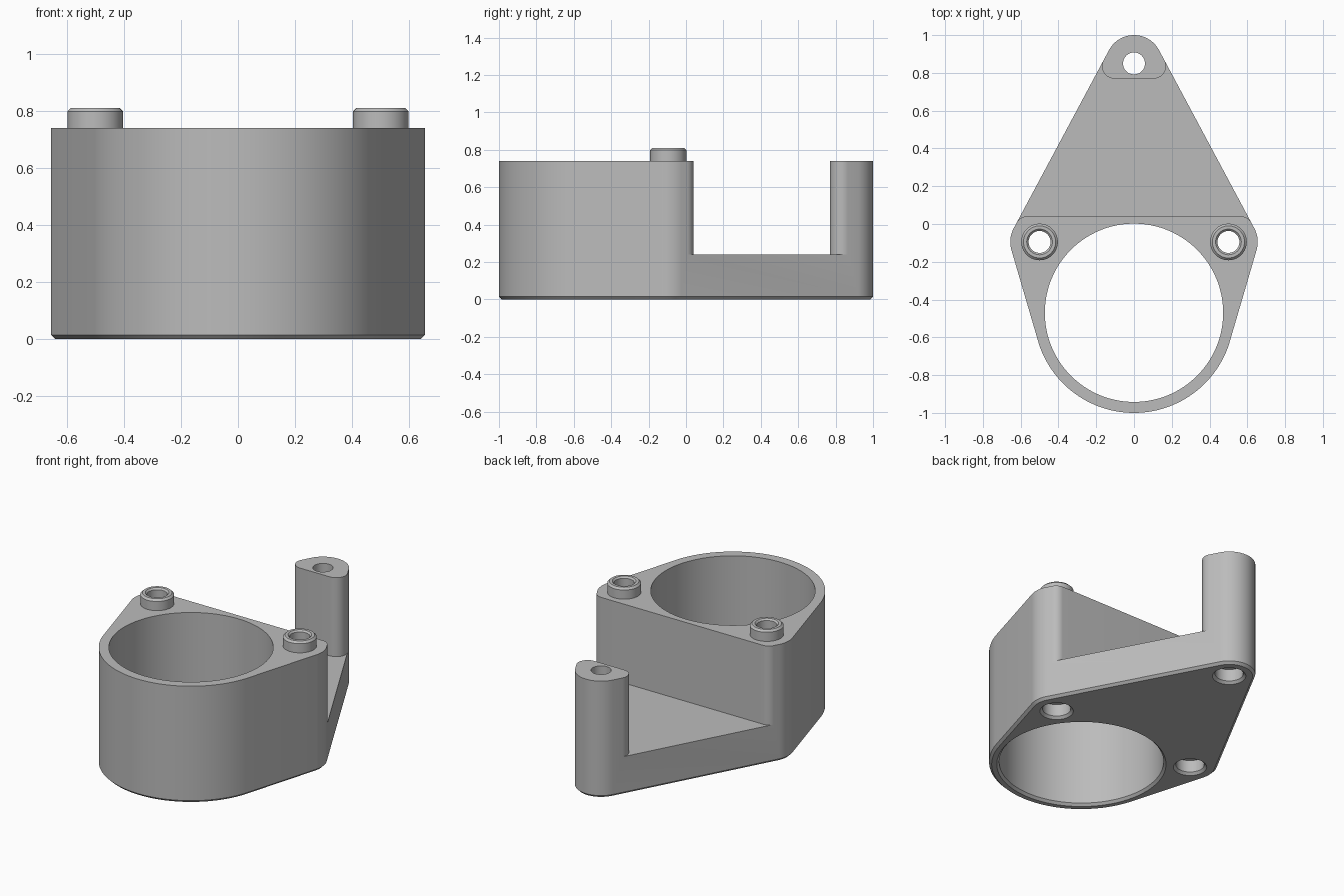
import bpy, bmesh, math
from mathutils import Vector

cube = bpy.data.objects.get("Cube")
if cube:
    bpy.data.objects.remove(cube, do_unlink=True)

HEIGHT, FLOOR, CHAMFER, STEPS = 0.74, 0.24, 0.015, 144

grey = bpy.data.materials.new("plain_grey")
grey.use_nodes = True
grey.diffuse_color = (0.5, 0.5, 0.5, 1)
grey.node_tree.nodes["Principled BSDF"].inputs["Base Color"].default_value = (0.5, 0.5, 0.5, 1)


def polar(angle):
    return Vector((math.cos(angle), math.sin(angle)))


def add_object(name, bm):
    bmesh.ops.recalc_face_normals(bm, faces=bm.faces)
    mesh = bpy.data.meshes.new(name)
    bm.to_mesh(mesh)
    bm.free()
    mesh.materials.append(grey)
    obj = bpy.data.objects.new(name, mesh)
    bpy.context.collection.objects.link(obj)
    return obj


def loft(name, layers):
    """Solid from matching outlines, given as (z, points) from bottom to top."""
    bm = bmesh.new()
    rings = [[bm.verts.new((p.x, p.y, z)) for p in pts] for z, pts in layers]
    for low, high in zip(rings, rings[1:]):
        for i in range(len(low)):
            j = (i + 1) % len(low)
            bm.faces.new((low[i], low[j], high[j], high[i]))
    bm.faces.new(rings[0])
    bm.faces.new(rings[-1])
    return add_object(name, bm)


def turned(name, x, y, profile, steps=64):
    """Solid of revolution from (radius, z) pairs."""
    circle = [polar(math.tau * i / steps) for i in range(steps)]
    return loft(name, [(z, [Vector((x, y)) + r * d for d in circle]) for r, z in profile])


def tube(name, x, y, profile, steps=64):
    """Hollow ring from a closed (radius, z) section."""
    bm = bmesh.new()
    rings = []
    for i in range(steps):
        d = polar(math.tau * i / steps)
        rings.append([bm.verts.new((x + r * d.x, y + r * d.y, z)) for r, z in profile])
    n = len(profile)
    for i, ring in enumerate(rings):
        after = rings[(i + 1) % steps]
        for k in range(n):
            m = (k + 1) % n
            bm.faces.new((ring[k], after[k], after[m], ring[m]))
    return add_object(name, bm)


# Outer outline: a belt around the barrel, two ears and the rear post
BORE = Vector((0, -0.47))
EAR = Vector((0.5, -0.095))
POST = Vector((0, 0.85))
EAR_R, POST_R = 0.155, 0.15
circles = [(BORE, 0.53), (EAR, EAR_R), (Vector((-EAR.x, EAR.y)), EAR_R), (POST, POST_R)]


def outline(inset):
    points = []
    for i in range(STEPS):
        d = polar(math.tau * (i + 0.5) / STEPS)
        centre, radius = max(circles, key=lambda c: c[0].dot(d) + c[1])
        points.append(centre + (radius - inset) * d)
    return points


body = loft("bracket_body", [(0, outline(CHAMFER)), (CHAMFER, outline(0)), (HEIGHT, outline(0))])

# Gap between barrel and post, with rounded corners meeting the sloping sides
span = POST - EAR
slope = math.atan2(-span.x, span.y) + math.asin((EAR_R - POST_R) / span.length)
normal = polar(slope)
reach = EAR.dot(normal) + EAR_R


def corner(y, radius):
    return Vector(((reach - radius - y * normal.y) / normal.x, y))


front_c, front_r = corner(0.04 - 0.06, 0.06), 0.06
rear_c, rear_r = corner(0.77 + 0.065, 0.065), 0.065
ARC = 12
half = [front_c + front_r * polar(math.pi / 2 + (slope - math.pi / 2) * i / ARC) for i in range(ARC + 1)]
half += [front_c + normal * 0.5, rear_c + normal * 0.5]
half += [rear_c + rear_r * polar(slope + (-math.pi / 2 - slope) * i / ARC) for i in range(ARC + 1)]
gap = half + [Vector((-p.x, p.y)) for p in reversed(half)]
cutters = [loft("gap_cutter", [(FLOOR, gap), (1, gap)])]

# Main bore with a chamfered lower rim
cutters.append(turned("bore_cutter", BORE.x, BORE.y,
                      [(0.5, -CHAMFER), (0.472, CHAMFER), (0.472, 1)], 128))

# Bolt holes with chamfered sockets underneath
for x, y in ((EAR.x, EAR.y), (-EAR.x, EAR.y), (POST.x, POST.y)):
    cutters.append(turned("hole_cutter", x, y,
                          [(0.111, -CHAMFER), (0.081, CHAMFER), (0.081, 0.09), (0.058, 0.09), (0.058, 1)]))

for cutter in cutters:
    mod = body.modifiers.new("cut", 'BOOLEAN')
    mod.operation, mod.solver, mod.object = 'DIFFERENCE', 'EXACT', cutter

# Bake the cuts, then drop the cutters
bpy.context.view_layer.update()
evaluated = body.evaluated_get(bpy.context.evaluated_depsgraph_get())
cut_mesh = bpy.data.meshes.new_from_object(evaluated)
body.modifiers.clear()
body.data = cut_mesh
for cutter in cutters:
    bpy.data.objects.remove(cutter, do_unlink=True)

# Locating collars on the two ears
parts = [body]
for side, x in (("left", EAR.x), ("right", -EAR.x)):
    parts.append(tube(side + "_collar", x, EAR.y,
                      [(0.058, HEIGHT), (0.097, HEIGHT), (0.097, 0.798),
                       (0.085, 0.81), (0.068, 0.81), (0.058, 0.8)]))

bpy.ops.object.select_all(action='DESELECT')
for part in parts:
    part.select_set(True)
bpy.context.view_layer.objects.active = body
bpy.ops.object.shade_smooth_by_angle(angle=math.radians(30))
